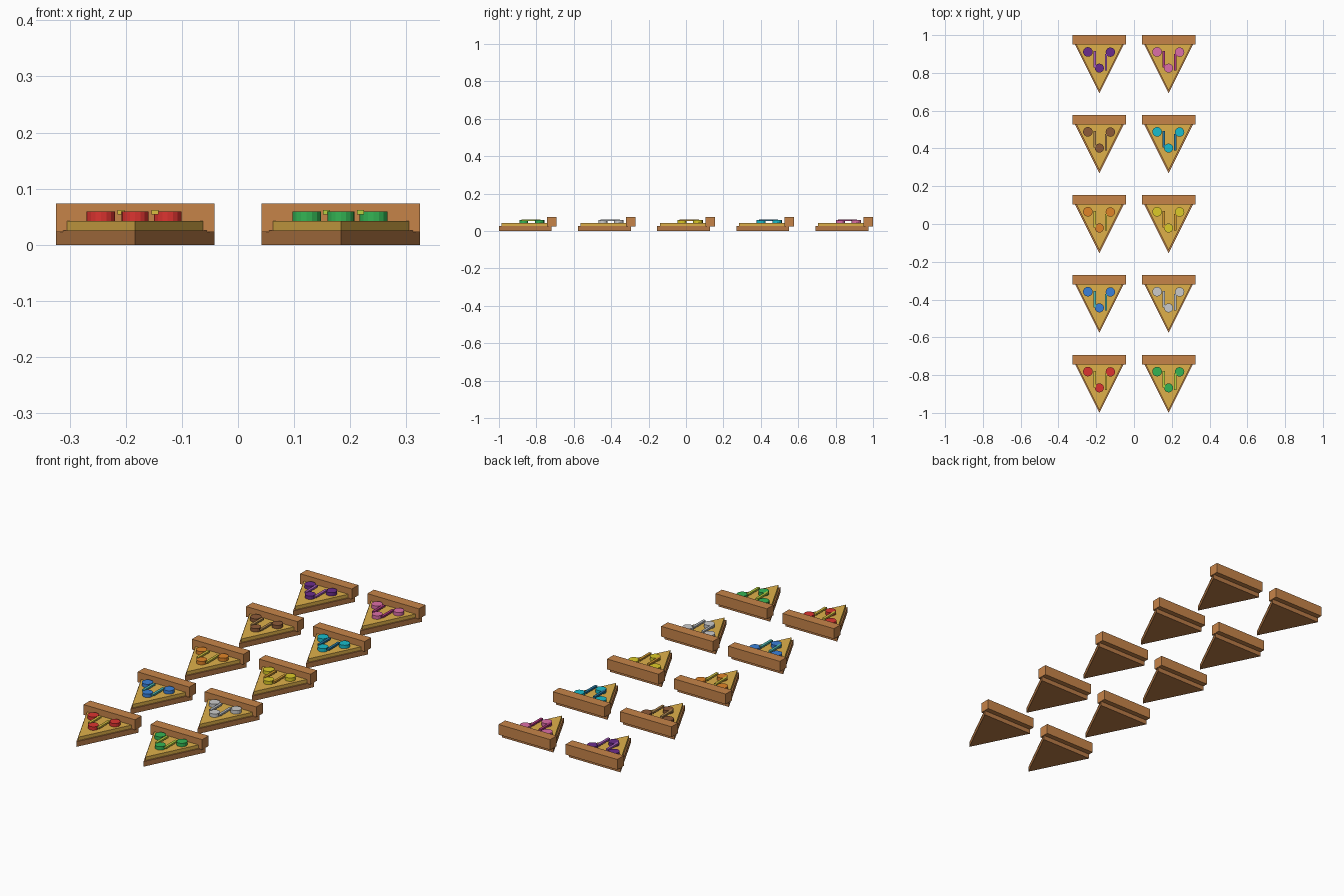
import bpy, bmesh

if "Cube" in bpy.data.objects:
    bpy.data.objects.remove(bpy.data.objects["Cube"])

U = 2 / 7.09          # width of one slice; all slice sizes are in this unit


def srgb(h):
    """Hex colour to linear RGBA."""
    def lin(c):
        return c / 12.92 if c <= 0.04045 else ((c + 0.055) / 1.055) ** 2.4
    return [lin(int(h[i:i + 2], 16) / 255) for i in (0, 2, 4)] + [1]


def material(name, h):
    m = bpy.data.materials.new(name)
    m.diffuse_color = srgb(h)
    m.use_nodes = True
    m.node_tree.nodes["Principled BSDF"].inputs["Base Color"].default_value = m.diffuse_color
    return m


def add_object(name, bm, origin, mat):
    bmesh.ops.recalc_face_normals(bm, faces=bm.faces)
    me = bpy.data.meshes.new(name)
    bm.to_mesh(me)
    bm.free()
    me.materials.append(mat)
    ob = bpy.data.objects.new(name, me)
    ob.location = origin
    ob.scale = (U, U, U)
    bpy.context.collection.objects.link(ob)


def wedge(name, origin, half, length, z0, z1, mat):
    """Triangular prism, flat back at y = 0 and tip toward -y."""
    bm = bmesh.new()
    face = bm.faces.new([bm.verts.new(p) for p in
                         ((-half, 0, z0), (half, 0, z0), (0, -length, z0))])
    ext = bmesh.ops.extrude_face_region(bm, geom=[face])["geom"]
    top = [v for v in ext if isinstance(v, bmesh.types.BMVert)]
    bmesh.ops.translate(bm, verts=top, vec=(0, 0, z1 - z0))
    # keep the underside closed
    if not any(all(abs(v.co.z - z0) < 1e-6 for v in f.verts) for f in bm.faces):
        bm.faces.new([v for v in bm.verts if abs(v.co.z - z0) < 1e-6])
    add_object(name, bm, origin, mat)


def box(name, origin, centre, size, mat):
    bm = bmesh.new()
    bmesh.ops.create_cube(bm, size=1)
    bmesh.ops.scale(bm, verts=bm.verts, vec=size)
    bmesh.ops.translate(bm, verts=bm.verts, vec=centre)
    add_object(name, bm, origin, mat)


def disc(name, origin, centre, radius, height, mat):
    bm = bmesh.new()
    bmesh.ops.create_cone(bm, cap_ends=True, segments=16, radius1=radius,
                          radius2=radius, depth=height)
    bmesh.ops.translate(bm, verts=bm.verts, vec=centre)
    add_object(name, bm, origin, mat)


dough = material("dough", "B87A46")
crust = material("crust", "C68449")
cheese = material("cheese", "DFB04A")

# flavour rows from back to front: (colour name, disc colour, strip colour)
rows = [
    (("purple", "6A2C8C", "A65CB8"), ("pink", "DC6EA8", "B03A80")),
    (("brown", "8C5A38", "B08850"), ("cyan", "18BCCC", "2878A0")),
    (("orange", "E08428", "D0C040"), ("yellow", "DCCB28", "D09830")),
    (("blue", "3A80D8", "50B8B0"), ("white", "D8D8D4", "B8BCC0")),
    (("red", "DC3430", "D8C040"), ("green", "34B454", "B8D040")),
]

for i, pair in enumerate(rows):
    for side, (label, disc_hex, strip_hex) in zip((-1, 1), pair):
        at = (side * 0.65 * U, 1 - (0.09 + 1.5 * i) * U, 0)
        topping = material(label + "_topping", disc_hex)
        strip = material(label + "_strip", strip_hex)
        # slice body
        wedge(label + "_dough", at, 0.5, 1.0, 0, 0.09, dough)
        wedge(label + "_cheese", at, 0.475, 0.95, 0.09, 0.15, cheese)
        box(label + "_crust", at, (0, 0, 0.17), (1, 0.18, 0.18), crust)
        # round toppings
        for n, (x, y, r) in enumerate(((-0.216, -0.225, 0.09),
                                       (0.206, -0.23, 0.088),
                                       (0, -0.53, 0.085))):
            disc(f"{label}_round_topping_{n + 1}", at, (x, y, 0.18), r, 0.06, topping)
        # thin strips resting across the toppings
        for n, (x, y) in enumerate(((-0.09, -0.365), (0.125, -0.42))):
            box(f"{label}_strip_{n + 1}", at, (x, y, 0.205), (0.045, 0.31, 0.03), strip)
